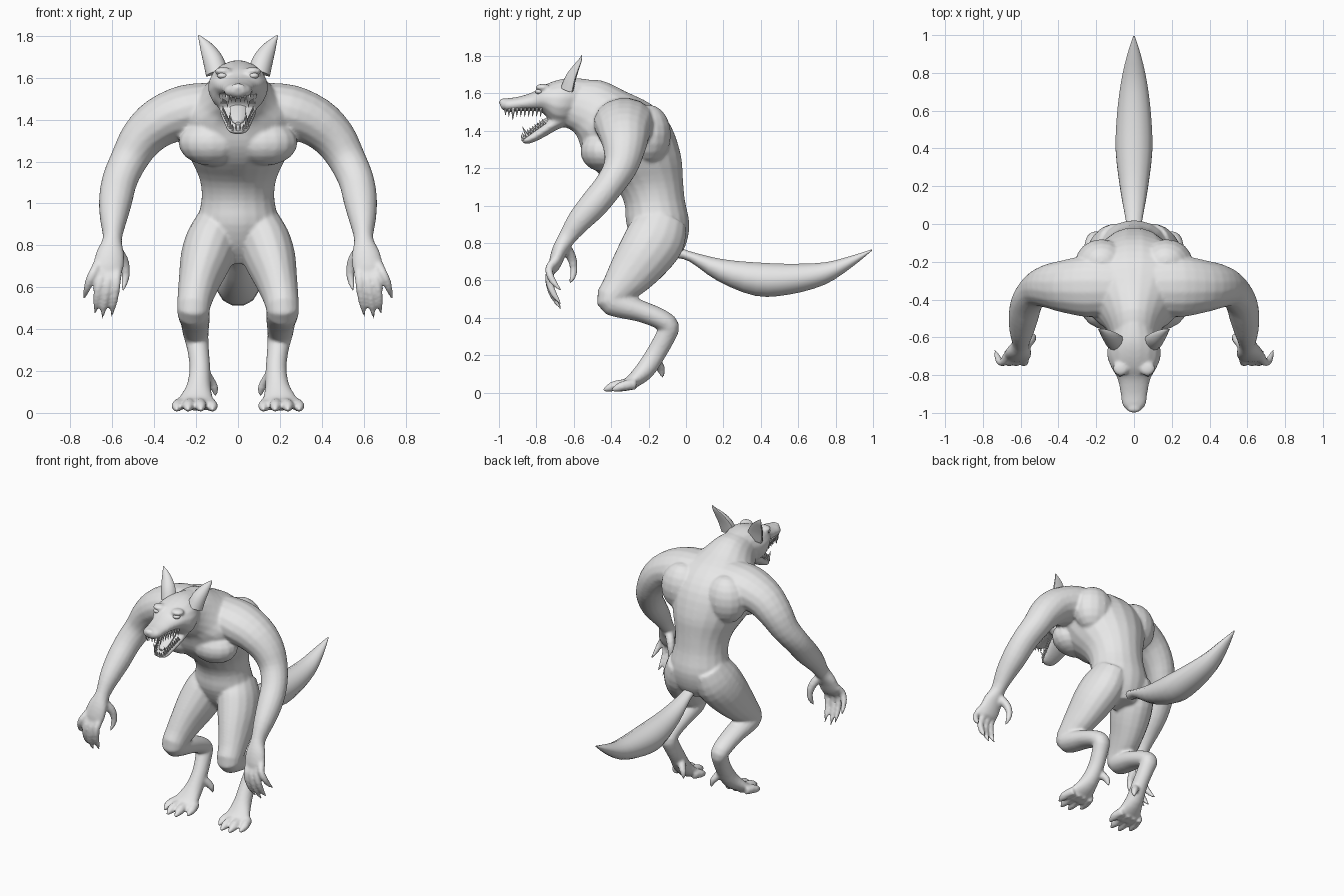
import bpy, bmesh, math
from mathutils import Vector, Matrix

grey = bpy.data.materials.new("grey_hide")
grey.diffuse_color = (0.8, 0.8, 0.8, 1)
X = Vector((1, 0, 0))


def smooth_rows(rows, steps=3):
    """Catmull-Rom interpolation of any row of numbers."""
    out = []
    for i in range(len(rows) - 1):
        p = [rows[max(i - 1, 0)], rows[i], rows[i + 1], rows[min(i + 2, len(rows) - 1)]]
        for k in range(steps):
            t = k / steps
            out.append([0.5 * (2 * b + (c - a) * t + (2 * a - 5 * b + 4 * c - d) * t * t
                        + (3 * b - a - 3 * c + d) * t ** 3) for a, b, c, d in zip(*p)])
    return out + [list(rows[-1])]


def skin(bm, rings, sides, dent=1.0):
    """Closed skin over elliptical rings (centre, side axis, depth axis)."""
    loops = []
    for c, a, b in rings:
        loop = []
        for i in range(sides):
            u = math.tau * (i + 0.5) / sides
            s = math.sin(u)
            loop.append(bm.verts.new(c + a * math.cos(u) + b * s * (dent if s > 0 else 1)))
        loops.append(loop)
    for l, m in zip(loops, loops[1:]):
        for i in range(sides):
            j = (i + 1) % sides
            bm.faces.new((l[i], l[j], m[j], m[i]))
    bm.faces.new(loops[0][::-1])
    bm.faces.new(loops[-1])


def profile(bm, rows, sides=16, steps=3):
    """Rows: upper y, z, lower y, z, half width; symmetric about x = 0."""
    rings = []
    for uy, uz, ly, lz, w in smooth_rows(rows, steps):
        u, l = Vector((0, uy, uz)), Vector((0, ly, lz))
        rings.append(((u + l) / 2, X * w, (u - l) / 2))
    skin(bm, rings, sides)


def tube(bm, rows, side=1, sides=12, steps=3, dent=1.0):
    """Rows: x, y, z, side radius, depth radius."""
    rows = smooth_rows(rows, steps)
    pts = [Vector((r[0] * side, r[1], r[2])) for r in rows]
    rings = []
    for i, r in enumerate(rows):
        t = (pts[min(i + 1, len(pts) - 1)] - pts[max(i - 1, 0)]).normalized()
        a = (X - t * t.x).normalized()
        rings.append((pts[i], a * r[3], t.cross(a) * r[4]))
    skin(bm, rings, sides, dent)


def ball(bm, centre, radii, seg=16):
    bmesh.ops.create_uvsphere(bm, u_segments=seg, v_segments=seg // 2 + 2, radius=1,
                              matrix=Matrix.LocRotScale(Vector(centre), None, Vector(radii)))


def cone(bm, base, tip, r):
    base, tip = Vector(base), Vector(tip)
    d = tip - base
    m = Matrix.Translation((base + tip) / 2) @ d.to_track_quat('Z', 'Y').to_matrix().to_4x4()
    bmesh.ops.create_cone(bm, cap_ends=True, segments=6, radius1=r, radius2=0.001,
                          depth=d.length, matrix=m)


def finish(bm, name, angle=50):
    bmesh.ops.recalc_face_normals(bm, faces=bm.faces)
    me = bpy.data.meshes.new(name)
    bm.to_mesh(me)
    bm.free()
    me.materials.append(grey)
    ob = bpy.data.objects.new(name, me)
    bpy.context.collection.objects.link(ob)
    bpy.ops.object.select_all(action='DESELECT')
    ob.select_set(True)
    bpy.context.view_layer.objects.active = ob
    bpy.ops.object.shade_smooth_by_angle(angle=math.radians(angle))
    return ob


body = bmesh.new()
# torso, from pelvis up the hunched back into the neck (back point, front point)
profile(body, [(-.04, .72, -.2, .71, .07), (0, .79, -.27, .79, .16), (.02, .9, -.32, .9, .195),
               (-.005, 1.03, -.33, 1.01, .175), (-.015, 1.14, -.38, 1.1, .185),
               (-.025, 1.27, -.49, 1.19, .235), (-.08, 1.43, -.55, 1.27, .28),
               (-.18, 1.54, -.58, 1.36, .27), (-.32, 1.61, -.61, 1.4, .19),
               (-.45, 1.67, -.65, 1.42, .135), (-.57, 1.67, -.69, 1.45, .11)], 20)
# skull and upper muzzle
profile(body, [(-.48, 1.67, -.6, 1.44, .09), (-.6, 1.685, -.67, 1.42, .135),
               (-.68, 1.675, -.72, 1.44, .143), (-.76, 1.645, -.765, 1.495, .12),
               (-.82, 1.607, -.82, 1.505, .088), (-.9, 1.582, -.89, 1.505, .072),
               (-.965, 1.572, -.95, 1.5, .062), (-.998, 1.55, -.985, 1.515, .03)])
# open lower jaw
profile(body, [(-.64, 1.53, -.63, 1.43, .09), (-.73, 1.465, -.69, 1.405, .088),
               (-.80, 1.41, -.77, 1.36, .068), (-.86, 1.368, -.835, 1.332, .05),
               (-.88, 1.35, -.87, 1.333, .025)])
ball(body, (0, -.98, 1.553), (.036, .02, .022))

for s in (1, -1):
    # chest muscle, brow and shoulder blade
    ball(body, (s * .125, -.44, 1.29), (.16, .125, .11))
    ball(body, (s * .07, -.765, 1.632), (.042, .04, .02))
    ball(body, (s * .17, -.2, 1.38), (.14, .12, .16))
    # arm, shoulder to wrist
    tube(body, [(.1, -.33, 1.47, .11, .15), (.24, -.33, 1.44, .13, .165), (.37, -.33, 1.39, .12, .14),
                (.46, -.33, 1.31, .105, .115), (.52, -.35, 1.21, .09, .092),
                (.565, -.41, 1.11, .085, .08), (.585, -.49, 1.01, .08, .078),
                (.595, -.57, .92, .064, .066), (.60, -.635, .83, .046, .048),
                (.61, -.675, .76, .068, .042), (.62, -.70, .69, .072, .034),
                (.625, -.71, .65, .055, .022)], s, 16)
    # four curled fingers and a thumb
    for fx, bz, mx, mz, tx, tz in ((.575, .69, .585, .58, .605, .455), (.61, .69, .63, .57, .65, .445),
                                   (.645, .69, .67, .58, .683, .47), (.67, .71, .71, .63, .735, .545)):
        tube(body, [(fx, -.695, bz, .024, .026), ((fx + mx) / 2, -.73, (bz + mz) / 2, .023, .023),
                    (mx, -.728, mz, .021, .021), ((mx + tx) / 2, -.705, (mz + tz) / 2, .017, .018),
                    (tx, -.667, tz, .005, .005)], s, 8)
    tube(body, [(.585, -.65, .78, .03, .035), (.55, -.615, .73, .028, .028), (.536, -.6, .67, .022, .022),
                (.542, -.605, .62, .017, .017), (.552, -.625, .58, .005, .005)], s, 8)
    # leg, hip to ball of foot
    tube(body, [(.09, -.12, .93, .1, .13), (.12, -.16, .83, .125, .16), (.155, -.225, .73, .122, .15),
                (.185, -.3, .63, .1, .125), (.205, -.365, .55, .085, .095),
                (.213, -.40, .495, .078, .08), (.21, -.34, .465, .076, .068),
                (.205, -.24, .435, .07, .058), (.203, -.14, .395, .064, .055),
                (.198, -.09, .355, .058, .054), (.19, -.11, .3, .052, .054),
                (.182, -.16, .21, .05, .053), (.188, -.22, .12, .06, .052),
                (.2, -.29, .058, .085, .038), (.205, -.34, .035, .085, .028)], s, 16)
    # toes and rear claw
    for bx, tx, ty in ((.14, .122, -.375), (.185, .178, -.43), (.228, .238, -.43), (.268, .292, -.385)):
        tube(body, [(bx, -.27, .045, .028, .03), ((bx + tx) / 2, ty + .08, .042, .03, .03),
                    (tx, ty + .03, .03, .027, .026), (tx, ty - .012, .012, .008, .009)], s, 8)
    tube(body, [(.155, -.17, .18, .028, .03), (.125, -.14, .14, .024, .026),
                (.11, -.13, .11, .018, .02), (.108, -.125, .075, .004, .005)], s, 8)

# blend the limbs and muscles into one skin
body = finish(body, "body", 70)
rm = body.modifiers.new("blend", 'REMESH')
rm.mode = 'VOXEL'
rm.voxel_size = 0.009
rm.use_smooth_shade = True
sm = body.modifiers.new("soften", 'SMOOTH')
sm.factor = 0.5
sm.iterations = 6

# heavy curved tail
bm = bmesh.new()
profile(bm, [(-.06, .79, -.06, .72, .035), (.02, .757, .02, .70, .045), (.2, .715, .17, .595, .075),
             (.4, .698, .37, .515, .1), (.58, .692, .55, .522, .094), (.75, .70, .74, .575, .072),
             (.89, .735, .88, .665, .04), (.995, .767, .995, .76, .004)], 12)
finish(bm, "tail")

# ears with hollowed fronts
bm = bmesh.new()
for s in (1, -1):
    tube(bm, [(.1, -.61, 1.62, .055, .06), (.118, -.595, 1.68, .05, .05), (.145, -.575, 1.735, .036, .032),
              (.17, -.56, 1.775, .018, .016), (.188, -.556, 1.803, .003, .003)], s, 14, dent=0.15)
finish(bm, "ears", 60)

# eyes
bm = bmesh.new()
for s in (1, -1):
    ball(bm, (s * .074, -.785, 1.61), (.026, .022, .015), 12)
finish(bm, "eyes")

# teeth along both jaws, with long canines
bm = bmesh.new()
for s in (1, -1):
    for i in range(9):
        t = i / 8
        big = 1.8 if i == 7 else 1
        x, y = s * (.082 - .036 * t), -.775 - .17 * t
        cone(bm, (x, y, 1.522), (x, y - .003, 1.497 - .022 * big), .009 * big ** .5)
        x, y, z = s * (.072 - .036 * t), -.755 - .105 * t, 1.435 - .075 * t
        cone(bm, (x, y, z), (x, y - .016 * big, z + .03 * big), .008 * big ** .5)
    for x in (.012, .032):
        cone(bm, (s * x, -.965, 1.52), (s * x, -.965, 1.482), .008)
        cone(bm, (s * x * .8, -.872, 1.348), (s * x * .8, -.882, 1.38), .007)
finish(bm, "teeth")

# tongue
bm = bmesh.new()
profile(bm, [(-.69, 1.5, -.68, 1.47, .04), (-.76, 1.462, -.75, 1.43, .04),
             (-.82, 1.418, -.81, 1.385, .034), (-.855, 1.39, -.85, 1.375, .012)], 10)
finish(bm, "tongue")
